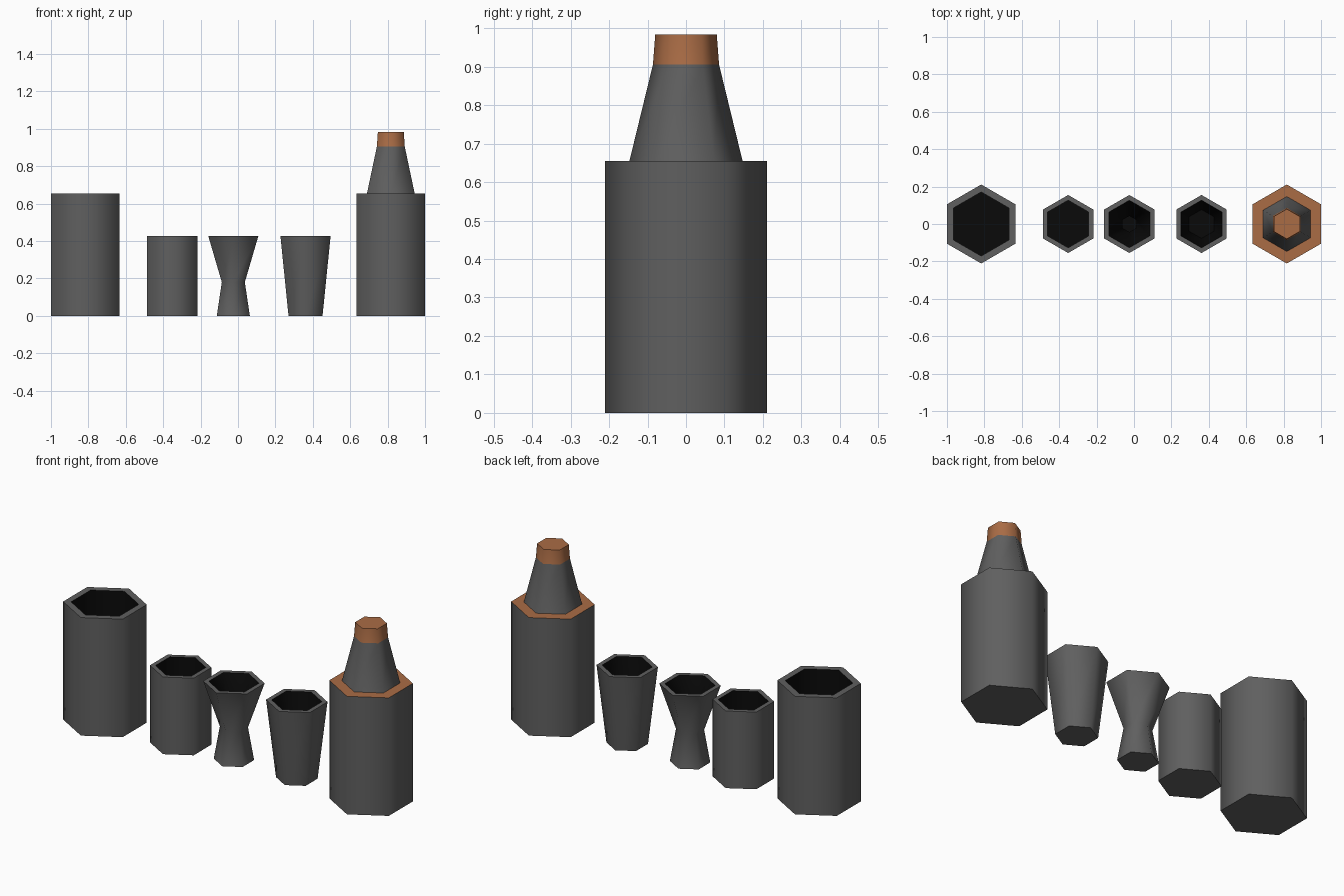
import bpy, bmesh, math

if "Cube" in bpy.data.objects:
    bpy.data.objects.remove(bpy.data.objects["Cube"])


def material(name, rgb):
    m = bpy.data.materials.new(name)
    m.diffuse_color = (*rgb, 1)
    m.use_nodes = True
    m.node_tree.nodes["Principled BSDF"].inputs["Base Color"].default_value = m.diffuse_color
    return m


MATS = [material("dark_grey", (0.115, 0.115, 0.115)),
        material("copper", (0.40, 0.15, 0.06)),
        material("black_inside", (0.003, 0.003, 0.003))]
GREY, COPPER, BLACK = 0, 1, 2


def hex_lathe(name, x, profile, mats, end_mat):
    """Six-sided turned shape: (radius, z) rings, one material per band, both ends capped."""
    bm = bmesh.new()
    rings = []
    for r, z in profile:
        rings.append([bm.verts.new((r * math.cos(math.radians(30 + 60 * i)),
                                    r * math.sin(math.radians(30 + 60 * i)), z))
                      for i in range(6)])
    for a, b, m in zip(rings, rings[1:], mats):
        for i in range(6):
            j = (i + 1) % 6
            bm.faces.new((a[i], a[j], b[j], b[i])).material_index = m
    bm.faces.new(rings[0][::-1]).material_index = GREY
    bm.faces.new(rings[-1]).material_index = end_mat
    bmesh.ops.recalc_face_normals(bm, faces=bm.faces)
    me = bpy.data.meshes.new(name)
    bm.to_mesh(me)
    bm.free()
    for m in MATS:
        me.materials.append(m)
    ob = bpy.data.objects.new(name, me)
    ob.location.x = x
    bpy.context.collection.objects.link(ob)
    bpy.ops.object.select_all(action='DESELECT')
    ob.select_set(True)
    bpy.context.view_layer.objects.active = ob
    # smooth around the sides, sharp at rims and bases
    bpy.ops.object.shade_smooth_by_angle(angle=math.radians(65))


def cup(name, x, outer, wall):
    """Open vessel whose hollow follows the outer profile."""
    inner = [(r - wall, z) for r, z in reversed(outer)]
    inner[-1] = (inner[-1][0], wall)
    mats = [GREY] * len(outer) + [BLACK] * (len(inner) - 1)
    hex_lathe(name, x, outer + inner, mats, BLACK)


# Open cups, left to right
cup("large_tumbler", -0.817, [(0.211, 0), (0.211, 0.655)], 0.04)
cup("small_tumbler", -0.352, [(0.155, 0), (0.155, 0.428)], 0.028)
cup("waisted_glass", -0.025, [(0.102, 0), (0.071, 0.18), (0.155, 0.428)], 0.028)
cup("tapered_glass", 0.361, [(0.105, 0), (0.155, 0.428)], 0.028)

# Bottle with copper shoulder and stopper
hex_lathe("bottle", 0.817,
          [(0.211, 0), (0.211, 0.655), (0.147, 0.655), (0.086, 0.905), (0.080, 0.983)],
          [GREY, COPPER, GREY, COPPER], COPPER)
